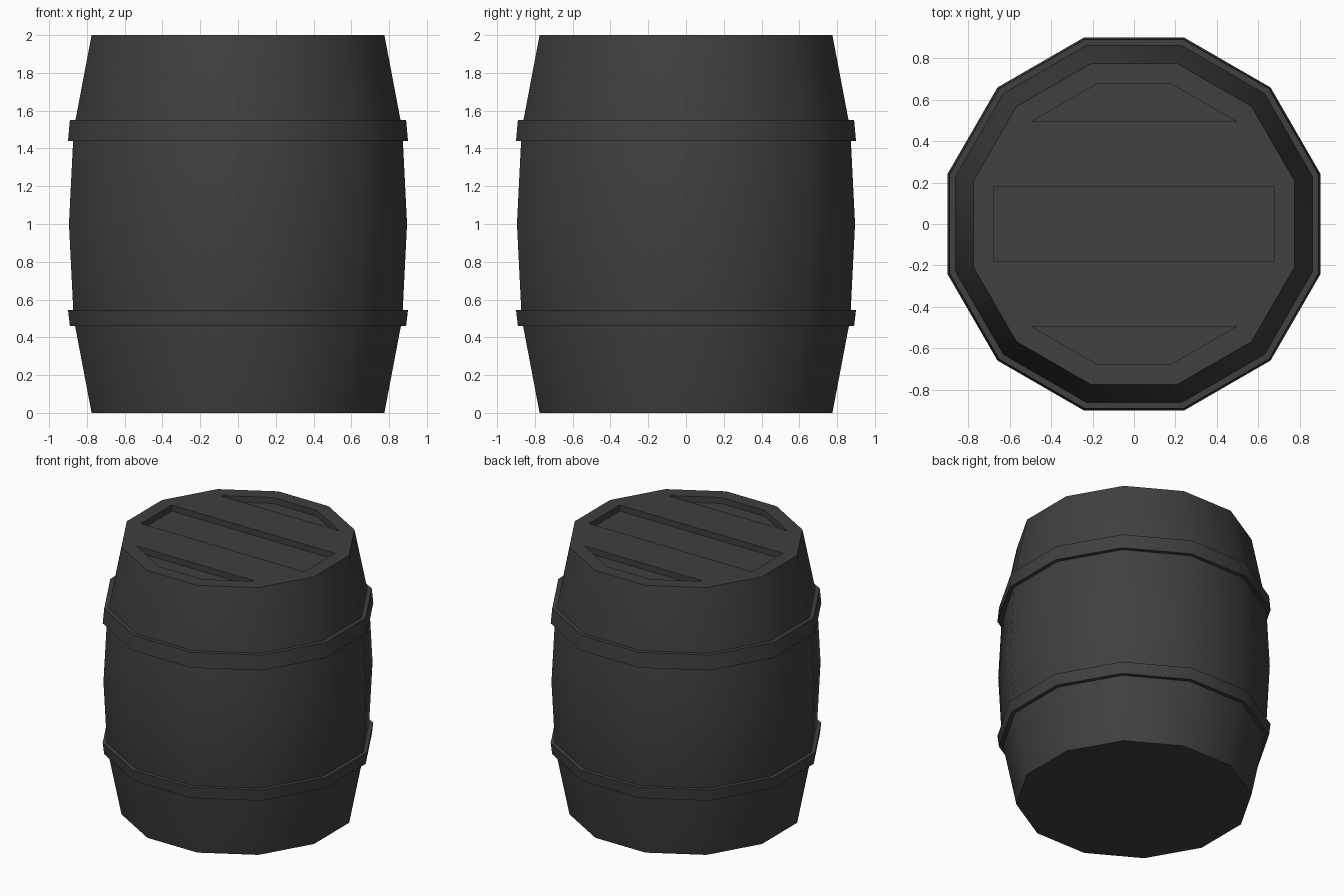
import bpy, bmesh, math

if "Cube" in bpy.data.objects:
    bpy.data.objects.remove(bpy.data.objects["Cube"])

SIDES = 12
dark = bpy.data.materials.new("dark_grey")
dark.diffuse_color = (0.05, 0.05, 0.05, 1)
dark.use_nodes = True
dark.node_tree.nodes["Principled BSDF"].inputs["Base Color"].default_value = dark.diffuse_color


def ring(bm, apothem, z):
    """12-sided ring with flats facing the axes."""
    r = apothem / math.cos(math.pi / SIDES)
    angles = [math.radians(15 + 30 * i) for i in range(SIDES)]
    return [bm.verts.new((r * math.cos(a), r * math.sin(a), z)) for a in angles]


def bridge(bm, a, b):
    for i in range(SIDES):
        j = (i + 1) % SIDES
        bm.faces.new((a[i], a[j], b[j], b[i]))


def finish(bm, name):
    bmesh.ops.recalc_face_normals(bm, faces=bm.faces)
    mesh = bpy.data.meshes.new(name)
    bm.to_mesh(mesh)
    bm.free()
    obj = bpy.data.objects.new(name, mesh)
    bpy.context.collection.objects.link(obj)
    mesh.materials.append(dark)
    bpy.ops.object.select_all(action='DESELECT')
    obj.select_set(True)
    bpy.context.view_layer.objects.active = obj
    bpy.ops.object.shade_smooth_by_angle(angle=math.radians(35))


# Barrel body: bulging staves, flat bottom, rim on top
bm = bmesh.new()
profile = [(0.775, 0), (0.87, 0.5), (0.895, 1), (0.87, 1.5), (0.775, 2), (0.675, 2)]
rings = [ring(bm, *p) for p in profile]
for lower, upper in zip(rings, rings[1:]):
    bridge(bm, lower, upper)
bm.faces.new(rings[0][::-1])

# Lid: five planks across the inner ring, every other one sunk
lid = rings[-1]
planks = [(1, 2, 3, 4), (0, 1, 4, 5), (11, 0, 5, 6), (10, 11, 6, 7), (7, 8, 9, 10)]
faces = [bm.faces.new([lid[i] for i in p]) for p in planks]
bm.normal_update()
for face in faces[::2]:
    new = bmesh.ops.extrude_face_region(bm, geom=[face])["geom"]
    moved = [v for v in new if isinstance(v, bmesh.types.BMVert)]
    bmesh.ops.translate(bm, verts=moved, vec=(0, 0, -0.045))
    if face.is_valid:
        bmesh.ops.delete(bm, geom=[face], context='FACES_ONLY')
finish(bm, "barrel_body")


# Hoops: slanted bands around the body
def hoop(name, z0, z1, r0, r1):
    bm = bmesh.new()
    loops = [ring(bm, r, z) for r, z in
             [(0.855, z0), (r0, z0), (r1, z1), (0.855, z1)]]
    for i in range(4):
        bridge(bm, loops[i], loops[(i + 1) % 4])
    finish(bm, name)


hoop("upper_hoop", 1.44, 1.55, 0.90, 0.89)
hoop("lower_hoop", 0.46, 0.545, 0.89, 0.90)
